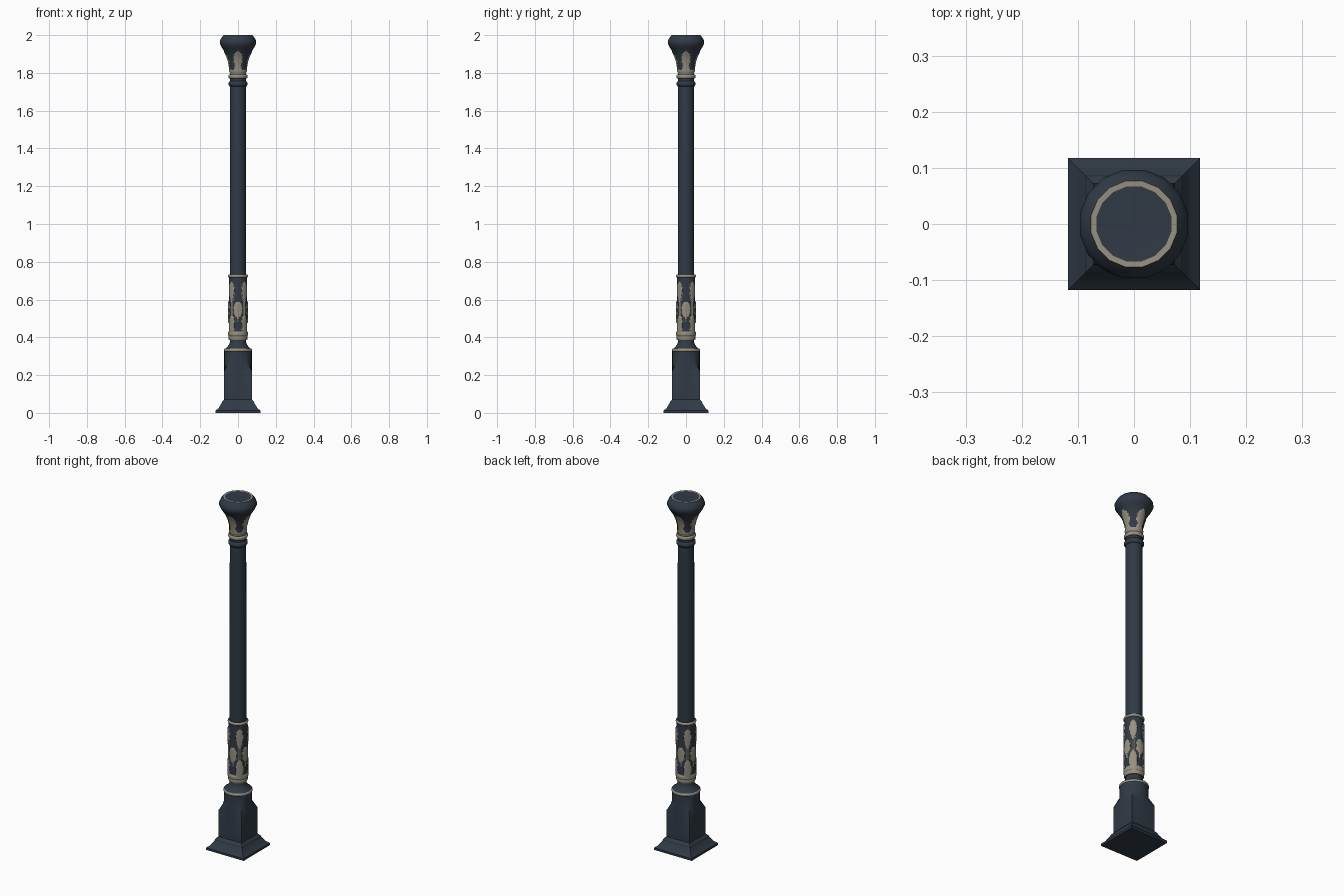
import bpy, bmesh, math

if "Cube" in bpy.data.objects:
    bpy.data.objects.remove(bpy.data.objects["Cube"])


def material(name, rgb):
    m = bpy.data.materials.new(name)
    m.diffuse_color = (*rgb, 1)
    m.use_nodes = True
    m.node_tree.nodes["Principled BSDF"].inputs["Base Color"].default_value = m.diffuse_color
    return m


DARK = material("dark slate", (0.030, 0.042, 0.060))
TAN = material("aged tan", (0.31, 0.28, 0.215))


def loft(name, rows, n, point, is_tan=None, angle=35):
    """Stack rings: point(row, angle) -> (x, y, z); is_tan(row, angle) colours faces."""
    bm = bmesh.new()
    off = math.pi / n
    rings = []
    for r in rows:
        rings.append([bm.verts.new(point(r, off + 2 * math.pi * i / n)) for i in range(n)])
    for k in range(len(rows) - 1):
        mid = [(p + q) / 2 for p, q in zip(rows[k], rows[k + 1])]
        for i in range(n):
            j = (i + 1) % n
            f = bm.faces.new((rings[k][i], rings[k][j], rings[k + 1][j], rings[k + 1][i]))
            if is_tan and is_tan(mid, off + 2 * math.pi * (i + 0.5) / n):
                f.material_index = 1
    bm.faces.new(rings[0][::-1])
    bm.faces.new(rings[-1])
    me = bpy.data.meshes.new(name)
    bm.to_mesh(me)
    bm.free()
    me.materials.append(DARK)
    me.materials.append(TAN)
    ob = bpy.data.objects.new(name, me)
    bpy.context.collection.objects.link(ob)
    bpy.ops.object.select_all(action='DESELECT')
    ob.select_set(True)
    bpy.context.view_layer.objects.active = ob
    bpy.ops.object.shade_smooth_by_angle(angle=math.radians(angle))
    return ob


def round_pt(row, a):
    return (row[0] * math.cos(a), row[0] * math.sin(a), row[1])


def square_pt(row, a):
    r = row[0] * math.sqrt(2)
    return (r * math.cos(a), r * math.sin(a), row[1])


def ring(name, r, z0, z1, tan=True, lip=0.004):
    """Rounded moulding band."""
    h = z1 - z0
    rows = [(r - lip, z0), (r, z0 + h * .3), (r, z0 + h * .7), (r - lip, z1)]
    return loft(name, rows, 24, round_pt, lambda m, a: tan, 60)


def from_nearest(a, start):
    """Signed angle to the nearest of four directions beginning at start."""
    q = math.pi / 2
    return (a - start + q / 2) % q - q / 2


# stepped square plinth
loft("plinth", [(.118, 0), (.118, .012), (.102, .026), (.094, .04), (.087, .05),
                (.085, .058), (.073, .072)], 4, square_pt, angle=20)


# pedestal: square below, turning round above
def pedestal_pt(row, a):
    half, z, sq = row
    c, s = math.cos(a), math.sin(a)
    r = half * ((1 - sq) + sq / max(abs(c), abs(s)))
    return (r * c, r * s, z)


def corner_pt(row, a):
    return pedestal_pt(row, a - math.pi / 32)


loft("pedestal", [(.073, .06, 1), (.073, .22, 1), (.073, .265, 0), (.073, .327, 0)],
     32, corner_pt)

# collar and concave neck above the pedestal
ring("pedestal_collar", .0755, .324, .340, lip=.003)
loft("lower_neck", [(.070, .338), (.058, .348), (.048, .362), (.043, .376), (.043, .39)],
     24, round_pt)
ring("sleeve_bottom_ring", .051, .385, .412)


# ornamented sleeve with raised foliage
def ellipse(u, z, cz, w, h):
    return (u / w) ** 2 + ((z - cz) / h) ** 2 < 1


def foliage(z, a):
    if z > .705:
        return False
    d = from_nearest(a, math.pi / 4) * .05
    c = from_nearest(a, 0) * .05
    fan = math.atan2(d, z - .585)
    scallop = 1 + .12 * math.cos(fan * 7)
    return (z < .43
            or ellipse(d, z, .64, .022 * scallop, .048 * scallop)
            or (abs(d) < .006 and z < .62)
            or ellipse(d, z, .465, .021, .05)
            or ellipse(c, z, .545, .025, .042)
            or (abs(c) < .005 and .48 < z < .52))


def sleeve_pt(row, a):
    r = row[0] + (.0045 if .41 < row[1] < .70 and foliage(row[1], a) else 0)
    return (r * math.cos(a), r * math.sin(a), row[1])


loft("ornate_sleeve", [(.0485, .40 + .32 * i / 60) for i in range(61)], 72, sleeve_pt,
     lambda m, a: foliage(m[1], a), 50)
ring("sleeve_top_ring", .053, .716, .732)

# plain shaft and upper mouldings
loft("shaft", [(.0435, .72), (.0425, 1.78)], 24, round_pt)
ring("upper_dark_ring", .050, 1.727, 1.757, tan=False, lip=.006)
ring("upper_tan_ring", .051, 1.770, 1.792)


# flared capital bell with four leaves
def bell_leaf(z, a, r):
    c = from_nearest(a, 0) * r
    return (z < 1.815 or ellipse(c, z, 1.872, .024, .042)
            or (abs(c) < .010 + (1.86 - z) * .25 and z < 1.86))


def bell_radius(t):
    return .042 + .008 * t + .034 * t ** 3


def bell_pt(row, a):
    r = row[0] + (.003 if 1.80 < row[1] and bell_leaf(row[1], a, row[0]) else 0)
    return (r * math.cos(a), r * math.sin(a), row[1])


loft("capital_bell", [(bell_radius(i / 30), 1.785 + .145 * i / 30) for i in range(31)],
     72, bell_pt, lambda m, a: bell_leaf(m[1], a, m[0]), 50)

# capital crown with a tan ring inlaid in its top
loft("capital_crown", [(.076, 1.922), (.090, 1.938), (.098, 1.955), (.0985, 1.968),
                       (.092, 1.982), (.083, 1.994), (.078, 2.0), (.068, 1.9995)],
     16, round_pt, lambda m, a: m[1] > 1.999)
